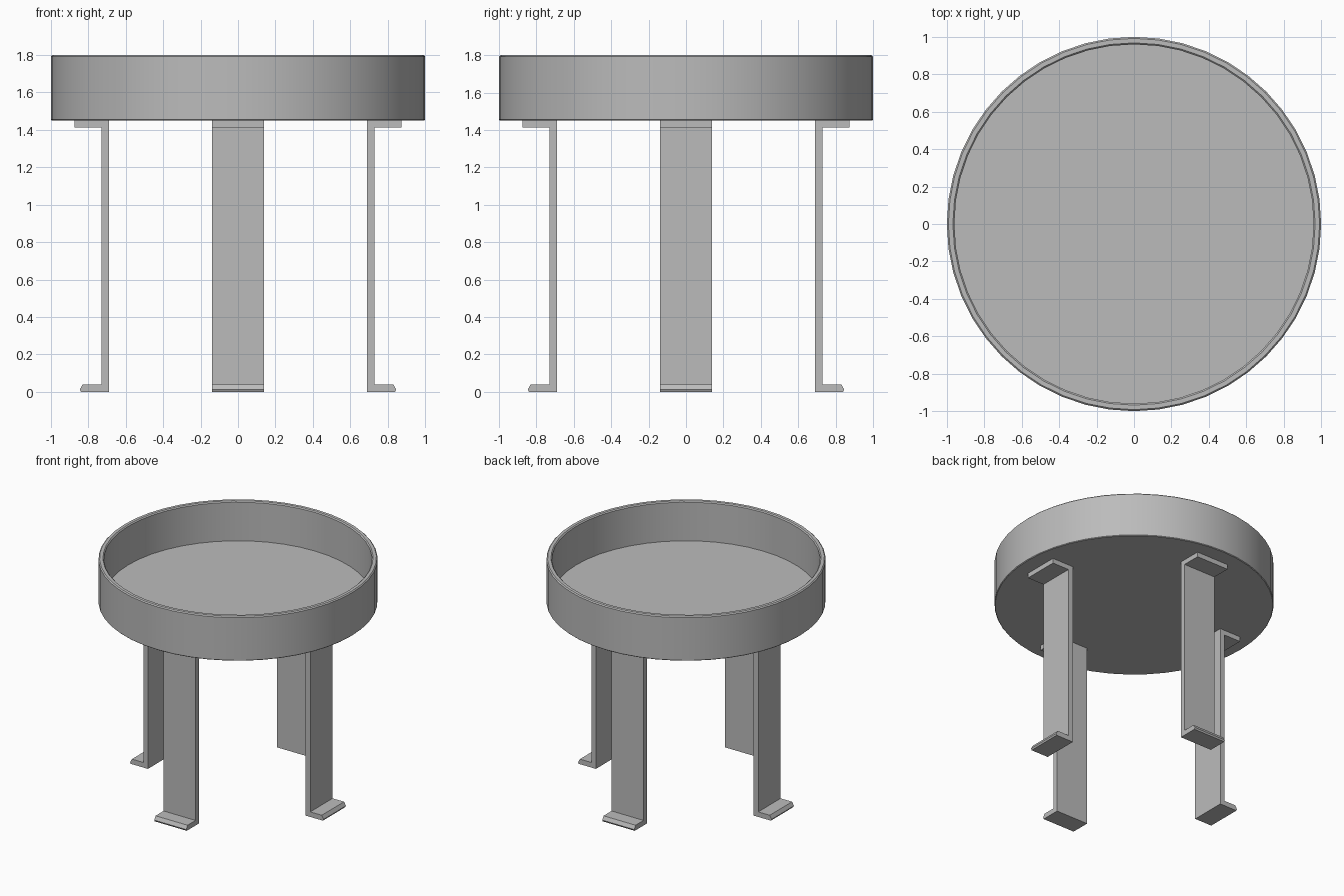
import bpy, bmesh
from math import pi, radians, cos, sin
from mathutils import Matrix

cube = bpy.data.objects.get("Cube")
if cube:
    bpy.data.objects.remove(cube, do_unlink=True)

# One grey finish for every part
grey = bpy.data.materials.new("warm_grey")
grey.use_nodes = True
colour = (0.5, 0.5, 0.5, 1)
grey.diffuse_color = colour
grey.node_tree.nodes["Principled BSDF"].inputs["Base Color"].default_value = colour


def add_object(name, bm):
    bmesh.ops.recalc_face_normals(bm, faces=bm.faces)
    mesh = bpy.data.meshes.new(name)
    bm.to_mesh(mesh)
    bm.free()
    mesh.materials.append(grey)
    obj = bpy.data.objects.new(name, mesh)
    bpy.context.collection.objects.link(obj)
    return obj


def smooth(obj):
    bpy.ops.object.select_all(action='DESELECT')
    obj.select_set(True)
    bpy.context.view_layer.objects.active = obj
    bpy.ops.object.shade_smooth_by_angle(angle=radians(30))


# Round tray: rings joined up the outside, over the rim and down to the floor
def build_tray(segments=48):
    bm = bmesh.new()
    profile = [(0.995, 1.45), (1, 1.455), (1, 1.792), (0.992, 1.8),
               (0.968, 1.8), (0.96, 1.792), (0.96, 1.487)]
    rings = []
    for r, z in profile:
        angles = [2 * pi * i / segments for i in range(segments)]
        rings.append([bm.verts.new((r * cos(a), r * sin(a), z)) for a in angles])
    for low, high in zip(rings, rings[1:]):
        for i in range(segments):
            j = (i + 1) % segments
            bm.faces.new((low[i], low[j], high[j], high[i]))
    bm.faces.new(rings[0])
    bm.faces.new(rings[-1])
    smooth(add_object("tray", bm))


# Leg: a bent strip with a mounting flange on top and a chamfered foot
def build_leg(name, angle, half_width=0.14):
    bm = bmesh.new()
    profile = [(0.69, 0.005), (0.84, 0.005), (0.846, 0.012), (0.83, 0.04),
               (0.73, 0.04), (0.73, 1.412), (0.875, 1.412), (0.875, 1.45),
               (0.69, 1.45)]
    face = bm.faces.new([bm.verts.new((r, -half_width, z)) for r, z in profile])
    side = bmesh.ops.extrude_face_region(bm, geom=[face])["geom"]
    moved = [v for v in side if isinstance(v, bmesh.types.BMVert)]
    bmesh.ops.translate(bm, verts=moved, vec=(0, 2 * half_width, 0))
    bm.transform(Matrix.Rotation(angle, 4, 'Z'))
    # Settle the foot on the ground
    for v in bm.verts:
        if v.co.z < 0.01:
            v.co.z = 0
    add_object(name, bm)


build_tray()
for i, place in enumerate(("left", "back", "right", "front")):
    build_leg(place + "_leg", i * pi / 2)
